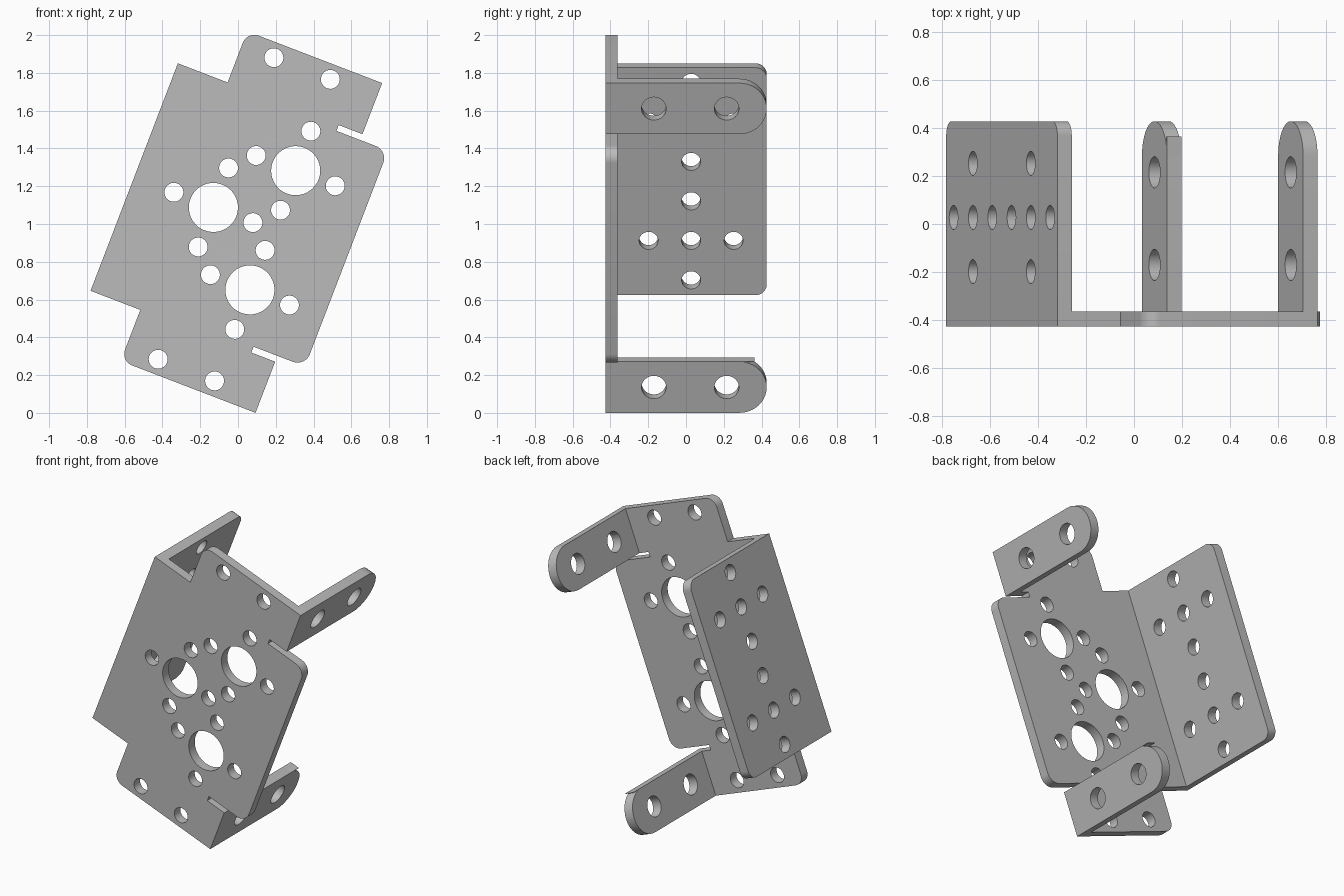
import bpy, bmesh
from math import sin, cos, pi, radians
from mathutils import Matrix, Vector

if "Cube" in bpy.data.objects:
    bpy.data.objects.remove(bpy.data.objects["Cube"])

THICK = 0.064
BACK, FRONT = 0.427, -0.427
SEAM = FRONT + THICK                      # rear face of the main plate
TILT = radians(21)
U = Vector((cos(TILT), 0, -sin(TILT)))    # across the plate
V = Vector((sin(TILT), 0, cos(TILT)))     # along the plate
Y = Vector((0, 1, 0))
ORIGIN = Vector((0.0125, 0, 1.0327))

metal = bpy.data.materials.new("grey metal")
metal.use_nodes = True
GREY = (0.5, 0.5, 0.5, 1)
metal.diffuse_color = GREY
metal.node_tree.nodes["Principled BSDF"].inputs["Base Color"].default_value = GREY


def outline(corners, steps=10):
    """Closed outline of right-angled corners (x, y, radius)."""
    pts = []
    for i, (x, y, r) in enumerate(corners):
        p = Vector((x, y))
        if r == 0:
            pts.append(p)
            continue
        a = (Vector(corners[i - 1][:2]) - p).normalized()
        b = (Vector(corners[(i + 1) % len(corners)][:2]) - p).normalized()
        for k in range(steps + 1):
            t = pi / 2 * k / steps
            pts.append(p + r * (a * (1 - sin(t)) + b * (1 - cos(t))))
    return pts


def circle(x, y, r, n=40):
    return [Vector((x + r * cos(2 * pi * k / n), y + r * sin(2 * pi * k / n)))
            for k in range(n)]


def sheet(name, corners, holes, x_axis, centre):
    """Flat sheet with round holes, standing in the plane of x_axis and V."""
    curve = bpy.data.curves.new(name, "CURVE")
    curve.dimensions = "2D"
    curve.fill_mode = "BOTH"
    curve.extrude = THICK / 2
    for loop in [outline(corners)] + [circle(*h) for h in holes]:
        spline = curve.splines.new("POLY")
        spline.points.add(len(loop) - 1)
        for point, p in zip(spline.points, loop):
            point.co = (p.x, p.y, 0, 1)
        spline.use_cyclic_u = True
    temp = bpy.data.objects.new(name + " profile", curve)
    bpy.context.collection.objects.link(temp)
    graph = bpy.context.evaluated_depsgraph_get()
    mesh = bpy.data.meshes.new_from_object(temp.evaluated_get(graph))
    bpy.data.objects.remove(temp)

    frame = Matrix((x_axis, V, x_axis.cross(V))).transposed().to_4x4()
    frame.translation = ORIGIN + centre
    bm = bmesh.new()
    bm.from_mesh(mesh)
    bmesh.ops.remove_doubles(bm, verts=bm.verts, dist=0.0002)
    bmesh.ops.transform(bm, matrix=frame, verts=bm.verts)
    bmesh.ops.recalc_face_normals(bm, faces=bm.faces)
    bm.to_mesh(mesh)
    bm.free()
    mesh.name = name
    mesh.materials.clear()
    mesh.materials.append(metal)
    obj = bpy.data.objects.new(name, mesh)
    bpy.context.collection.objects.link(obj)
    bpy.ops.object.select_all(action="DESELECT")
    obj.select_set(True)
    bpy.context.view_layer.objects.active = obj
    bpy.ops.object.shade_smooth_by_angle(angle=radians(30))
    return obj


# Main plate: upper half of the outline, mirrored for the lower half
W, H, TOP, TAB, SLOT = 0.602, 0.645, 0.935, 0.445, 0.612
half = [(W, SLOT, 0.07), (0.31, SLOT, 0), (0.31, H, 0), (TAB, H, 0),
        (TAB, TOP, 0), (-0.32, TOP, 0.065), (-0.32, H, 0), (-W, H, 0)]
plate = half + [(x, -y, r) for x, y, r in reversed(half)]

# Three large holes, each ringed by four small ones, and holes in both end tabs
holes = []
for x, y in ((0.184, 0.338), (-0.153, 0), (0.184, -0.338)):
    holes.append((x, y, 0.13))
    for dx, dy in ((1, 0), (-1, 0), (0, 1), (0, -1)):
        holes.append((x + dx * 0.224, y + dy * 0.224, 0.05))
holes += [(x, s * 0.855, 0.05) for x in (-0.138, 0.182) for s in (-1, 1)]
sheet("main_plate", plate, holes, U, Y * (FRONT + THICK / 2))

# Wide side flange with a row of holes and two crossing pairs
MID = 0.027
holes = [(MID, s * v, 0.05) for v in (0.112, 0.336, 0.56) for s in (-1, 1)]
holes += [(MID + d * 0.225, s * 0.336, 0.05) for d in (-1, 1) for s in (-1, 1)]
sheet("side_flange",
      [(SEAM, -H, 0), (BACK, -H, 0.06), (BACK, H, 0.06), (SEAM, H, 0)],
      holes, Y, U * (-W + THICK / 2))

# Two round-ended arms on the other side
arm_centre = U * (TAB - THICK / 2)
for name, low, high in (("upper_arm", H, TOP), ("lower_arm", -TOP, -H)):
    mid = (low + high) / 2
    sheet(name,
          [(SEAM, low, 0), (BACK, low, 0.1445), (BACK, high, 0.1445), (SEAM, high, 0)],
          [(-0.17, mid, 0.065), (0.215, mid, 0.065)], Y, arm_centre)

# Thin lip continuing the top edge of the lower arm
sheet("lower_arm_lip",
      [(0.28, -H - 0.003, 0), (0.363, -H - 0.003, 0), (0.363, -H, 0), (0.28, -H, 0)],
      [], Y, arm_centre)
